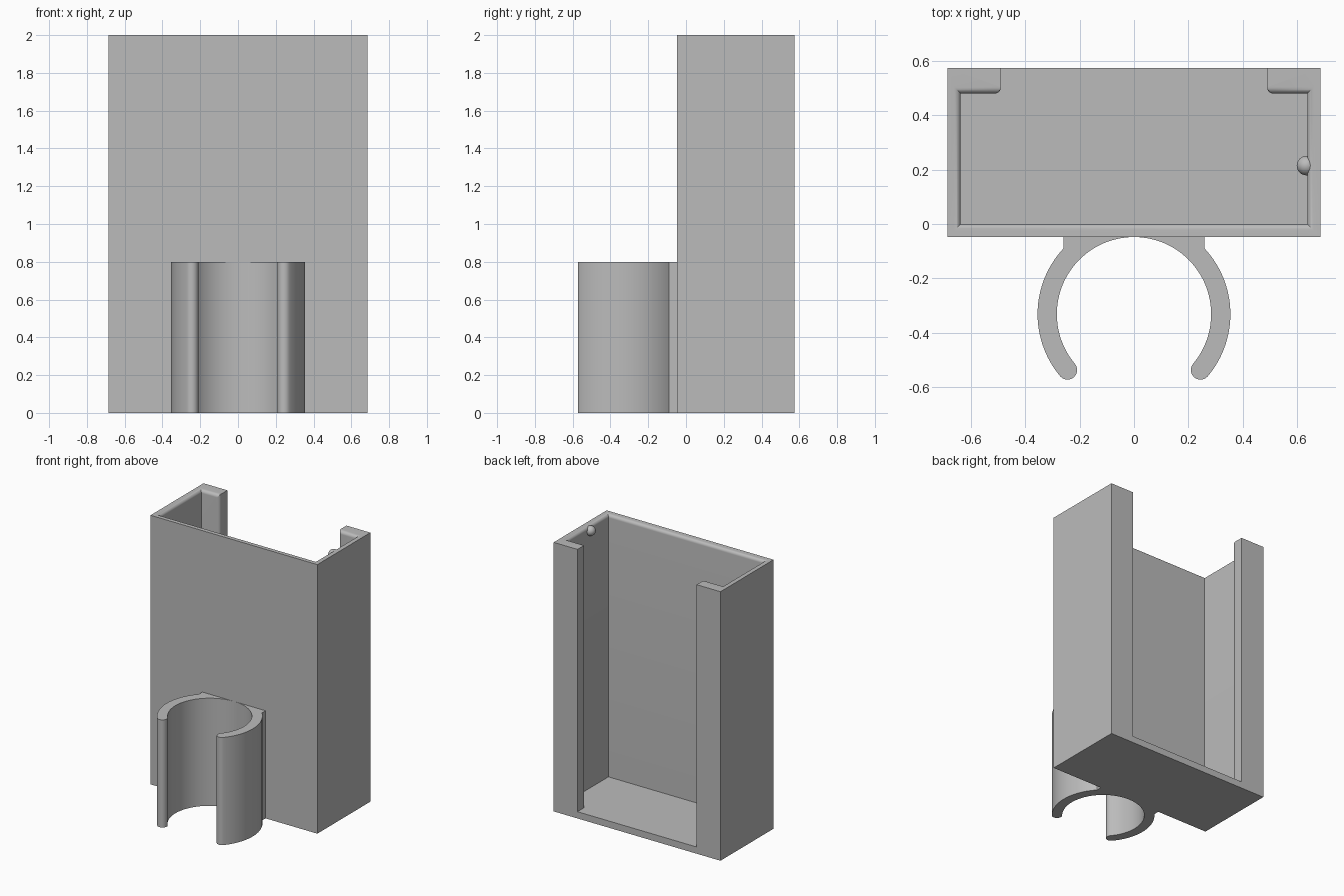
import bpy, bmesh, math

if "Cube" in bpy.data.objects:
    bpy.data.objects.remove(bpy.data.objects["Cube"])

grey = bpy.data.materials.new("light_grey")
grey.diffuse_color = (0.5, 0.5, 0.5, 1)
grey.use_nodes = True
grey.node_tree.nodes["Principled BSDF"].inputs["Base Color"].default_value = grey.diffuse_color

W, FRONT, BACK, H = 0.686, -0.048, 0.575, 2.0   # holder outer size
IW, LIP_X, LIP_Y, R = 0.638, 0.49, 0.48, 0.024  # cavity, back lips, rounding
FLOOR = 0.05


def finish(bm, name):
    bmesh.ops.recalc_face_normals(bm, faces=bm.faces)
    mesh = bpy.data.meshes.new(name)
    bm.to_mesh(mesh)
    bm.free()
    ob = bpy.data.objects.new(name, mesh)
    bpy.context.collection.objects.link(ob)
    mesh.materials.append(grey)
    bpy.ops.object.select_all(action='DESELECT')
    ob.select_set(True)
    bpy.context.view_layer.objects.active = ob
    bpy.ops.object.shade_smooth_by_angle(angle=math.radians(30))
    return ob


def loft(bm, rings, bottom=True):
    """Skin a stack of (outline, z) rings and cap the ends."""
    loops = [[bm.verts.new((x, y, z)) for x, y in pts] for pts, z in rings]
    for a, b in zip(loops, loops[1:]):
        for i in range(len(a)):
            j = (i + 1) % len(a)
            bm.faces.new((a[i], a[j], b[j], b[i]))
    bm.faces.new(loops[-1])
    if bottom:
        bm.faces.new(loops[0][::-1])


def wall_outline(d):
    """C-shaped wall section, with the cavity widened by d."""
    half = [(W, FRONT), (W, BACK), (LIP_X, BACK)]
    for i in range(9):
        a = math.pi / 2 * i / 8
        half.append((LIP_X + R * (1 - math.cos(a)),
                     max(LIP_Y + R * (1 - math.sin(a)), LIP_Y + d)))
    half += [(IW + d, LIP_Y + d), (IW + d, -d)]
    return half + [(-x, y) for x, y in reversed(half)]


# Walls with back lips and a rounded inner rim
bm = bmesh.new()
rings = [(wall_outline(0), FLOOR)]
for i in range(9):
    a = math.pi / 2 * i / 8
    rings.append((wall_outline(R * (1 - math.cos(a))), H - R + R * math.sin(a)))
loft(bm, rings, bottom=False)
finish(bm, "holder_walls")

# Floor plate
bm = bmesh.new()
plate = [(-W, FRONT), (W, FRONT), (W, BACK), (-W, BACK)]
loft(bm, [(plate, 0), (plate, FLOOR)])
finish(bm, "holder_floor")

# Spring clip: two mirrored arms with rounded tips, joined to the front wall
RI, RO, CLIP_H = 0.284, 0.355, 0.8
CY = FRONT - RI
TIP = math.radians(-40)
rm, rt = (RI + RO) / 2, (RO - RI) / 2
arm = []
for i in range(41):
    a = math.pi / 2 + (TIP - math.pi / 2) * i / 40
    arm.append((RI * math.cos(a), CY + RI * math.sin(a)))
cx, cy = rm * math.cos(TIP), CY + rm * math.sin(TIP)
for i in range(1, 12):
    a = TIP + math.pi + math.pi * i / 12
    arm.append((cx + rt * math.cos(a), cy + rt * math.sin(a)))
WEB = 0.26
end = math.acos(WEB / RO)
for i in range(31):
    a = TIP + (end - TIP) * i / 30
    arm.append((RO * math.cos(a), CY + RO * math.sin(a)))
arm.append((WEB, FRONT))
for side, label in ((1, "right"), (-1, "left")):
    bm = bmesh.new()
    pts = [(side * x, y) for x, y in arm]
    loft(bm, [(pts, 0), (pts, CLIP_H)])
    finish(bm, "clip_arm_" + label)

# Small retaining bump inside the right wall
bm = bmesh.new()
bmesh.ops.create_uvsphere(bm, u_segments=24, v_segments=16, radius=0.036)
bmesh.ops.translate(bm, verts=bm.verts, vec=(0.635, 0.215, 1.963))
finish(bm, "retaining_bump")
